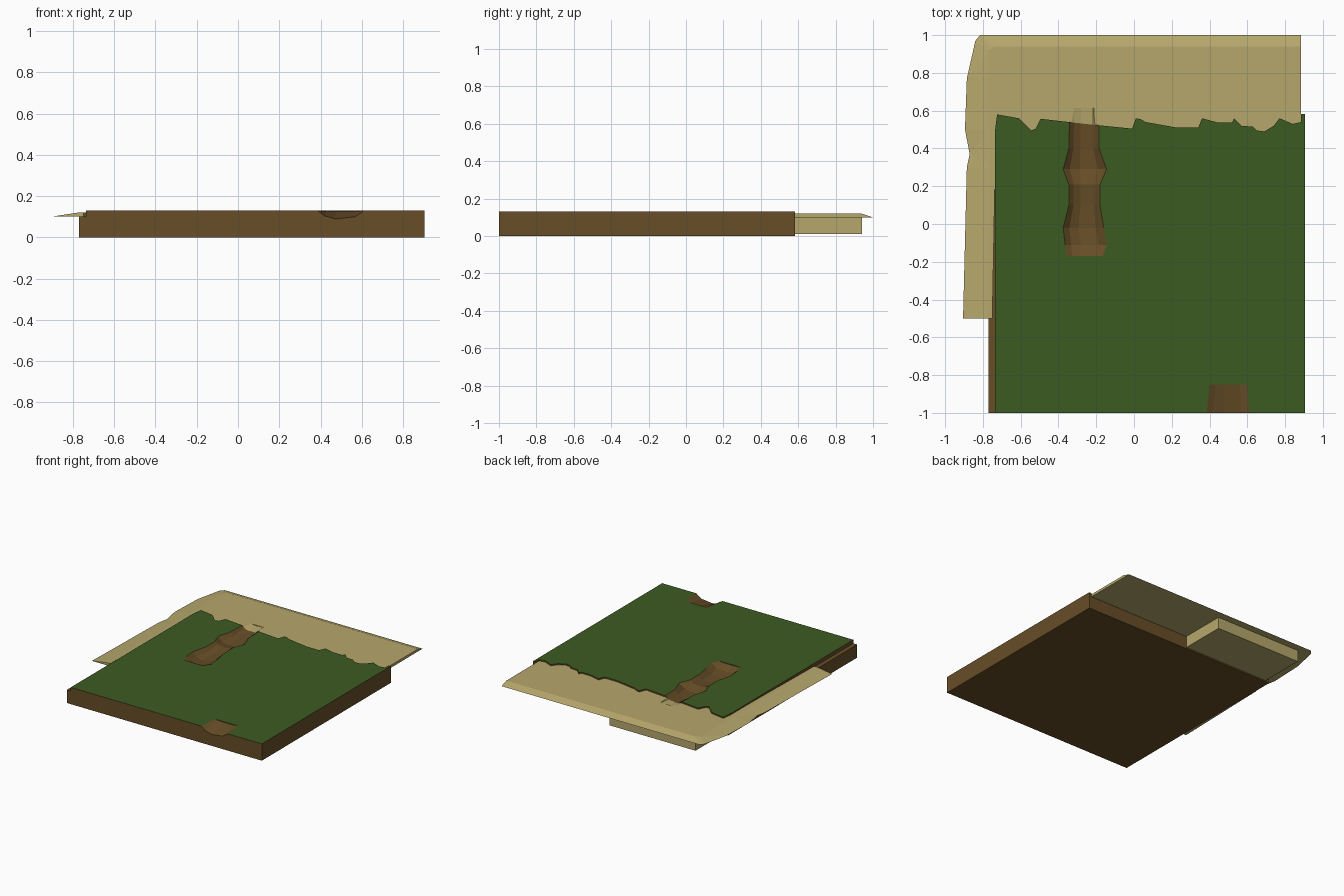
import bpy, bmesh

if "Cube" in bpy.data.objects:
    bpy.data.objects.remove(bpy.data.objects["Cube"])


def material(name, rgb):
    m = bpy.data.materials.new(name)
    m.diffuse_color = (*rgb, 1)
    m.use_nodes = True
    m.node_tree.nodes["Principled BSDF"].inputs["Base Color"].default_value = m.diffuse_color
    return m


SOIL = material("soil", (0.135, 0.075, 0.02))
GRASS = material("grass", (0.045, 0.105, 0.016))
SAND = material("sand", (0.47, 0.39, 0.15))


def finish(name, bm, mats):
    bmesh.ops.recalc_face_normals(bm, faces=bm.faces)
    me = bpy.data.meshes.new(name)
    bm.to_mesh(me)
    bm.free()
    for m in mats:
        me.materials.append(m)
    ob = bpy.data.objects.new(name, me)
    bpy.context.collection.objects.link(ob)
    return ob


def loft(name, rings, mats):
    """Closed solid from rings with equal point counts, capped at both ends."""
    bm = bmesh.new()
    vs = [[bm.verts.new(p) for p in r] for r in rings]
    n = len(rings[0])
    for a, b in zip(vs, vs[1:]):
        for i in range(n):
            j = (i + 1) % n
            bm.faces.new((a[i], a[j], b[j], b[i]))
    bm.faces.new(vs[0])
    bm.faces.new(vs[-1])
    return finish(name, bm, mats)


def prism(name, outline, z0, z1, mats):
    return loft(name, [[(x, y, z) for x, y in outline] for z in (z0, z1)], mats)


def box(name, x0, x1, y0, y1, z0, z1, mats):
    return prism(name, [(x0, y0), (x1, y0), (x1, y1), (x0, y1)], z0, z1, mats)


def cut(target, cutter):
    mod = target.modifiers.new("cut", 'BOOLEAN')
    mod.operation = 'DIFFERENCE'
    mod.solver = 'EXACT'
    mod.object = cutter
    bpy.context.view_layer.objects.active = target
    bpy.ops.object.modifier_apply(modifier=mod.name)


def groove(name, sections):
    """Gully cutter; each section is y, left x, right x, floor z."""
    rings = []
    for y, a, b, d in sections:
        w = b - a
        rings.append([(a, y, 0.2), (a, y, 0.13), (a + w * .15, y, d * .65 + .13 * .35),
                      (a + w * .38, y, d), (a + w * .8, y, d * .75 + .13 * .25),
                      (b, y, 0.13), (b, y, 0.2)])
    return loft(name, rings, [SOIL])


# Ragged edge where the turf meets the sand
edge = [(-.735, .5), (-.725, .58), (-.61, .56), (-.545, .495), (-.52, .505),
        (-.495, .557), (-.26, .53), (-.01, .505), (.01, .56), (.035, .555),
        (.06, .54), (.23, .51), (.34, .51), (.36, .56), (.44, .538), (.52, .538),
        (.53, .56), (.57, .52), (.63, .515), (.65, .495), (.69, .49), (.74, .52),
        (.77, .56), (.84, .53), (.885, .54)]

# Soil block with grass on top
ground = box("grassy_ground", -.77, .905, -1, .582, 0, .13, [SOIL, GRASS])
for p in ground.data.polygons:
    if p.center.z > .129:
        p.material_index = 1

# Trim the turf along the back and left, leaving a low ledge
trim = prism("turf_trim", [(-1, -1.1), (-.737, -1.1), (-.735, .3)] + edge
             + [(.885, .8), (-1, .8)], .102, .2, [SOIL])
cut(ground, trim)

# Beach sheet: flat underside, top sloping to a thin outer rim
rim = [(.885, 1), (-.815, 1), (-.84, .97), (-.885, .77), (-.895, .5),
       (-.87, .37), (-.885, .3), (-.905, -.5)]
crest = [(.885, .94), (-.74, .94), (-.765, .92), (-.77, .77), (-.77, .5),
         (-.765, .37), (-.765, .3), (-.775, -.5)]
inner = [(-.75, -.5), (-.735, .3)] + edge
bm = bmesh.new()
lo = [bm.verts.new((x, y, .10)) for x, y in rim + inner]
hi = [bm.verts.new((x, y, .12)) for x, y in crest + inner]
k, n = len(rim), len(lo)
for i in range(n):
    j = (i + 1) % n
    bm.faces.new((lo[i], lo[j], hi[j], hi[i]))
bm.faces.new(lo)
bm.faces.new(hi)
bmesh.ops.triangulate(bm, faces=bm.faces[:])
beach = finish("beach", bm, [SAND])

# Block of sand supporting the beach
box("sand_base", -.74, 0, .582, .94, .01, .10, [SAND])

# Gullies: a long one crossing turf and sand, a short one at the front edge
long_gully = groove("long_gully_cutter", [
    (.615, -.34, -.185, .115), (.40, -.345, -.185, .09), (.29, -.375, -.145, .085),
    (.21, -.345, -.18, .105), (.10, -.345, -.18, .09), (-.02, -.375, -.16, .085),
    (-.11, -.365, -.145, .095), (-.17, -.357, -.165, .125)])
short_gully = groove("short_gully_cutter", [
    (-1.01, .384, .612, .087), (-.85, .40, .60, .125)])
cut(ground, long_gully)
cut(beach, long_gully)
cut(ground, short_gully)

for helper in (trim, long_gully, short_gully):
    bpy.data.objects.remove(helper)
